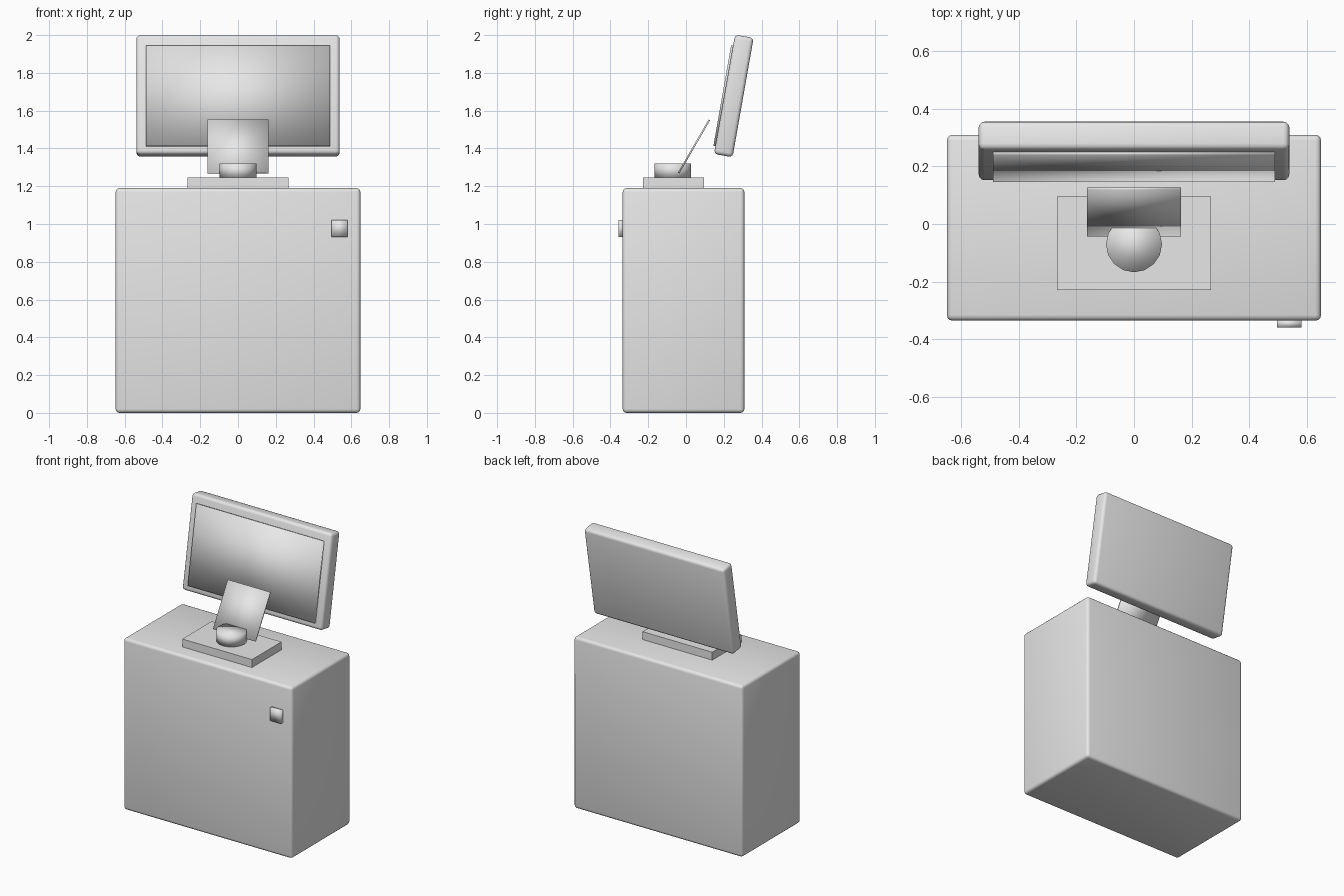
import bpy
import math

if "Cube" in bpy.data.objects:
    bpy.data.objects.remove(bpy.data.objects["Cube"])

# One flat grey for the whole model
grey = bpy.data.materials.new("light_grey")
grey.diffuse_color = (0.8, 0.8, 0.8, 1)
grey.use_nodes = True
grey.node_tree.nodes["Principled BSDF"].inputs["Base Color"].default_value = grey.diffuse_color


def finish(obj, name, bevel=0.0, smooth=True):
    obj.name = name
    obj.data.materials.append(grey)
    if bevel:
        mod = obj.modifiers.new("rounded_edges", 'BEVEL')
        mod.width = bevel
        mod.segments = 3
    for poly in obj.data.polygons:
        poly.use_smooth = smooth
    return obj


def box(name, centre, size, tilt=0.0, bevel=0.0, smooth=True):
    bpy.ops.mesh.primitive_cube_add(size=1, location=centre)
    obj = bpy.context.object
    obj.scale = size
    bpy.ops.object.transform_apply(location=False, rotation=False, scale=True)
    obj.rotation_euler.x = -math.radians(tilt)  # positive tilt leans backwards
    return finish(obj, name, bevel, smooth)


# Cabinet with its front button
box("cabinet", (0, -0.013, 0.595), (1.296, 0.644, 1.19), bevel=0.02)
box("button", (0.538, -0.345, 0.976), (0.086, 0.026, 0.088))

# Stand: foot plate, round hub and leaning neck
box("stand_foot", (0, -0.067, 1.2165), (0.535, 0.323, 0.057), smooth=False)
bpy.ops.mesh.primitive_cylinder_add(vertices=16, radius=0.097, depth=0.077,
                                    location=(0, -0.07, 1.2825))
finish(bpy.context.object, "stand_hub")
box("stand_neck", (0, 0.042, 1.41), (0.325, 0.009, 0.325), tilt=30)

# Monitor: tilted case and screen plate just proud of its front
TILT = 10
a = math.radians(TILT)
cy, cz = 0.253, 1.678
box("monitor_case", (0, cy, cz), (1.076, 0.1, 0.641), tilt=TILT, bevel=0.02)
d = 0.056
box("screen", (0, cy - d * math.cos(a), cz - 0.009 + d * math.sin(a)),
    (0.976, 0.012, 0.541), tilt=TILT)
